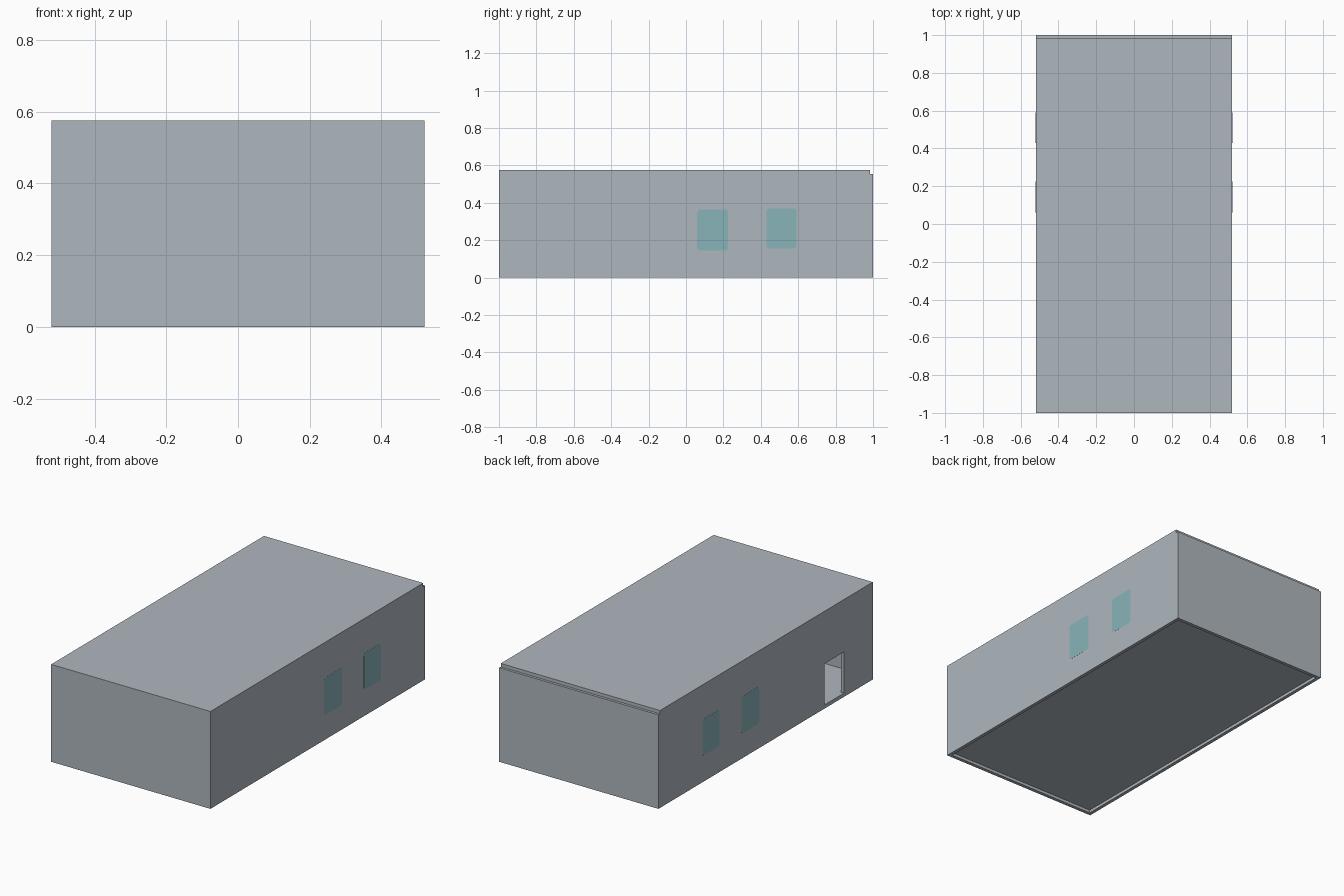
import bpy, bmesh, math

if "Cube" in bpy.data.objects:
    bpy.data.objects.remove(bpy.data.objects["Cube"])


def material(name, rgb):
    m = bpy.data.materials.new(name)
    m.diffuse_color = (*rgb, 1)
    m.use_nodes = True
    m.node_tree.nodes["Principled BSDF"].inputs["Base Color"].default_value = m.diffuse_color
    return m


GREY = material("wall grey", (0.43, 0.475, 0.515))
GLASS = material("window teal", (0.25, 0.455, 0.49))

W, L, H, T = 0.52, 1.0, 0.575, 0.02      # half width, half length, height, wall thickness
EAVE = H - T
WINDOWS = [(0.06, 0.225, 0.145, 0.365), (0.43, 0.59, 0.155, 0.37)]   # y0, y1, z0, z1
DOOR = (-0.73, -0.55, 0.022, 0.265)


def finish(name, bm, mat):
    bmesh.ops.recalc_face_normals(bm, faces=bm.faces)
    me = bpy.data.meshes.new(name)
    bm.to_mesh(me)
    bm.free()
    me.materials.append(mat)
    ob = bpy.data.objects.new(name, me)
    bpy.context.collection.objects.link(ob)
    return ob


def box(name, x, y, z, mat=GREY):
    bm = bmesh.new()
    bmesh.ops.create_cube(bm, size=1)
    for v in bm.verts:
        for i, (a, b) in enumerate((x, y, z)):
            v.co[i] = a if v.co[i] < 0 else b
    return finish(name, bm, mat)


def rounded_panel(name, rect, x0, x1, mat, r=0.015):
    """Rounded rectangle in the yz plane, extruded from x0 to x1."""
    y0, y1, z0, z1 = rect
    corners = [(y1 - r, z1 - r), (y0 + r, z1 - r), (y0 + r, z0 + r), (y1 - r, z0 + r)]
    bm = bmesh.new()
    verts = []
    for k, (cy, cz) in enumerate(corners):
        for s in range(5):
            a = math.pi / 2 * (k + s / 4)
            verts.append(bm.verts.new((x0, cy + r * math.cos(a), cz + r * math.sin(a))))
    face = bm.faces.new(verts)
    new = bmesh.ops.extrude_face_region(bm, geom=[face])["geom"]
    for v in new:
        if isinstance(v, bmesh.types.BMVert):
            v.co.x = x1
    return finish(name, bm, mat)


def cut(ob, cutter):
    m = ob.modifiers.new("opening", 'BOOLEAN')
    m.operation, m.solver, m.object = 'DIFFERENCE', 'EXACT', cutter
    cutter.hide_render = True
    cutter.hide_set(True)


# Shell: front and back walls, floor and roof slab (roof stops short of the back)
box("front_wall", (-W, W), (-L, -L + T), (0, EAVE))
box("back_wall", (-W + T, W - T), (L - T, L), (0, EAVE))
box("floor", (-W + T, W - T), (-L + T, L - T), (0.017, 0.022))
box("roof", (-W, W), (-L, L - 0.015), (EAVE, H))

# Side walls
left = box("left_wall", (-W, -W + T), (-L + T, L), (0, EAVE))
right = box("right_wall", (W - T, W), (-L + T, L), (0, EAVE))

# Door opening in the left wall
cut(left, box("door_cutter", (-W - 0.05, -W + 0.05), DOOR[:2], DOOR[2:]))

# Windows in both side walls, with flush glass
for i, rect in enumerate(WINDOWS):
    for side, wall, s in (("left", left, -1), ("right", right, 1)):
        cut(wall, rounded_panel(f"{side}_window_cutter_{i}", rect,
                                s * (W - 0.07), s * (W + 0.05), GREY))
        rounded_panel(f"{side}_window_{i}", rect, s * (W - T), s * (W + 0.0005), GLASS)
